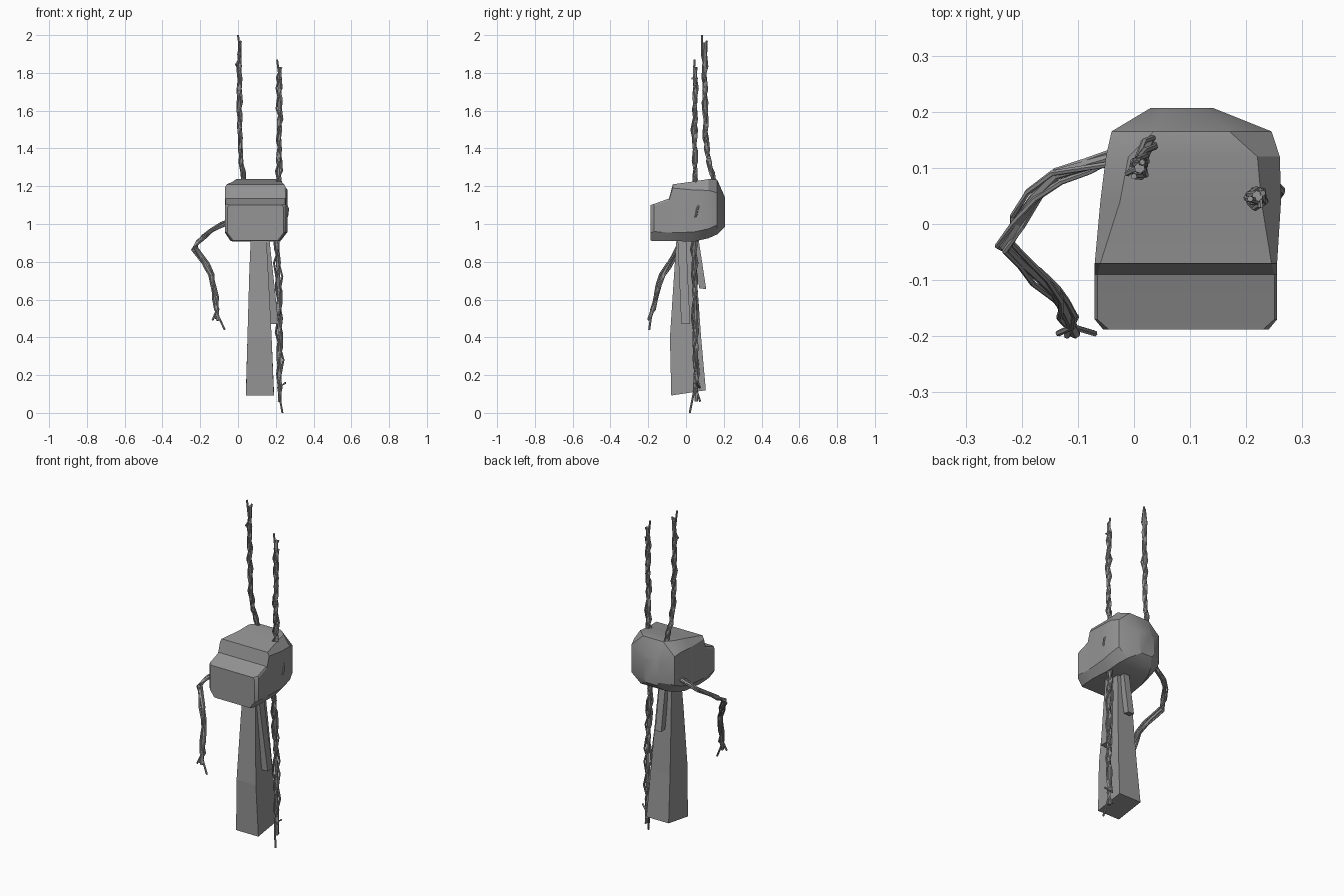
import bpy, bmesh, math, random
from mathutils import Vector

if "Cube" in bpy.data.objects:
    bpy.data.objects.remove(bpy.data.objects["Cube"])

random.seed(4)
grey = bpy.data.materials.new("stone grey")
grey.diffuse_color = (0.30, 0.30, 0.30, 1)
grey.use_nodes = True
grey.node_tree.nodes["Principled BSDF"].inputs["Base Color"].default_value = grey.diffuse_color


def loft(name, rings, smooth=None):
    """Skin a list of equal-length point rings and cap both ends."""
    bm = bmesh.new()
    loops = [[bm.verts.new(p) for p in ring] for ring in rings]
    n = len(loops[0])
    for a, b in zip(loops, loops[1:]):
        for i in range(n):
            j = (i + 1) % n
            bm.faces.new((a[i], a[j], b[j], b[i]))
    bm.faces.new(loops[0])
    bm.faces.new(loops[-1])
    bmesh.ops.recalc_face_normals(bm, faces=bm.faces)
    me = bpy.data.meshes.new(name)
    bm.to_mesh(me)
    bm.free()
    ob = bpy.data.objects.new(name, me)
    bpy.context.collection.objects.link(ob)
    me.materials.append(grey)
    if smooth:
        bpy.ops.object.select_all(action='DESELECT')
        ob.select_set(True)
        bpy.context.view_layer.objects.active = ob
        bpy.ops.object.shade_smooth_by_angle(angle=math.radians(smooth))
    return ob


def section(y, x0, x1, zb, zt, tx, tz, bx, bz):
    """Eight-sided head section with top and bottom corner cuts."""
    return [(x0 + bx, y, zb), (x1 - bx, y, zb), (x1, y, zb + bz), (x1, y, zt - tz),
            (x1 - tx, y, zt), (x0 + tx, y, zt), (x0, y, zt - tz), (x0, y, zb + bz)]


def block(name, levels):
    """Four-sided post; each level is (x0, x1, y0, y1, z front, z back)."""
    return loft(name, [[(x0, y0, zf), (x1, y0, zf), (x1, y1, zb), (x0, y1, zb)]
                       for x0, x1, y0, y1, zf, zb in levels])


def tube(name, pts, r):
    """Thin six-sided strand through the points."""
    rings = []
    for i, p in enumerate(pts):
        d = (pts[min(i + 1, len(pts) - 1)] - pts[max(i - 1, 0)]).normalized()
        u = d.cross(Vector((0.3, 0.9, 0.1))).normalized()
        v = d.cross(u)
        rings.append([p + r * (math.cos(k * math.pi / 3) * u + math.sin(k * math.pi / 3) * v)
                      for k in range(6)])
    return loft(name, rings)


def along(path, t):
    """Point at fraction t of the path length."""
    lens = [(b - a).length for a, b in zip(path, path[1:])]
    d = t * sum(lens)
    for a, b, l in zip(path, path[1:], lens):
        if d <= l:
            return a.lerp(b, d / l)
        d -= l
    return path[-1].copy()


def bundle(name, path, tips, steps=12, core=0.010, spread=0.013, turns=2.5):
    """Thick core strand wrapped by thin strands that end at the given tips."""
    path = [Vector(p) for p in path]
    tube(name + "_core", [along(path, i / steps) for i in range(steps + 1)], core)
    for s, tip in enumerate(tips):
        pts = []
        for i in range(steps):
            t = i / steps
            p = along(path, t)
            d = (along(path, t + 0.04) - p).normalized()
            u = d.cross(Vector((0.2, 1, 0))).normalized()
            v = d.cross(u)
            a = math.tau * (turns * t + s / len(tips)) + random.uniform(-.4, .4)
            pts.append(p + spread * random.uniform(.6, 1.35) * (math.cos(a) * u + math.sin(a) * v))
        tube(f"{name}_strand_{s}", pts + [Vector(tip)], 0.0055)


# head: stepped brow in front, rounded back
head = [section(-0.188, -.055, .24, .912, 1.10, .01, .01, .03, .04),
        section(-0.17, -.07, .255, .91, 1.106, .005, .01, .035, .05),
        section(-0.09, -.07, .255, .91, 1.135, .005, .01, .03, .045),
        section(-0.07, -.07, .255, .91, 1.21, .01, .02, .03, .045),
        section(0.04, -.06, .262, .907, 1.225, .035, .045, .04, .05),
        section(0.12, -.05, .26, .925, 1.238, .04, .06, .05, .05),
        section(0.165, -.04, .245, .945, 1.235, .075, .07, .06, .05),
        section(0.207, .03, .14, .985, 1.14, .02, .03, .02, .02)]
loft("head", head, smooth=28)

# body post and the two small hanging posts
block("body", [(.042, .19, -.078, .105, .092, .12),
               (.050, .178, -.085, .08, .40, .40),
               (.060, .160, -.062, .055, .75, .75),
               (.068, .150, -.05, .04, .93, .93)])
block("side_post", [(.175, .215, -.025, .022, .47, .47), (.13, .165, -.045, 0, .93, .93)])
block("back_post", [(.09, .13, .07, .107, .66, .655), (.09, .13, .03, .065, .93, .93)])

# antennae
bundle("left_antenna", [(.03, .15, 1.21), (.012, .11, 1.38), (.008, .098, 1.65), (.01, .10, 1.96)],
       [(0, .085, 2.0), (-.012, .09, 1.84), (.015, .11, 1.97)])
bundle("right_antenna", [(.215, .05, 1.17), (.22, .045, 1.5), (.22, .05, 1.83)],
       [(.207, .045, 1.87), (.225, .03, 1.77), (.23, .055, 1.83)])

# right arm hangs straight, left arm bends at the elbow
bundle("right_arm", [(.205, .045, .94), (.215, .045, .7), (.22, .05, .4), (.22, .055, .06)],
       [(.235, .02, 0), (.252, .05, .16), (.215, .075, .06)], spread=0.016)
bundle("left_arm", [(-.03, .12, 1.02), (-.15, .085, .96), (-.235, -.035, .88),
                    (-.14, -.12, .74), (-.105, -.195, .49)],
       [(-.135, -.195, .49), (-.07, -.195, .44), (-.12, -.2, .5)], turns=1.2)

# short strand poking out of the right cheek
tube("cheek_strand", [Vector(p) for p in
     [(.255, .045, 1.03), (.262, .055, 1.05), (.264, .06, 1.08), (.255, .07, 1.105)]], 0.006)
